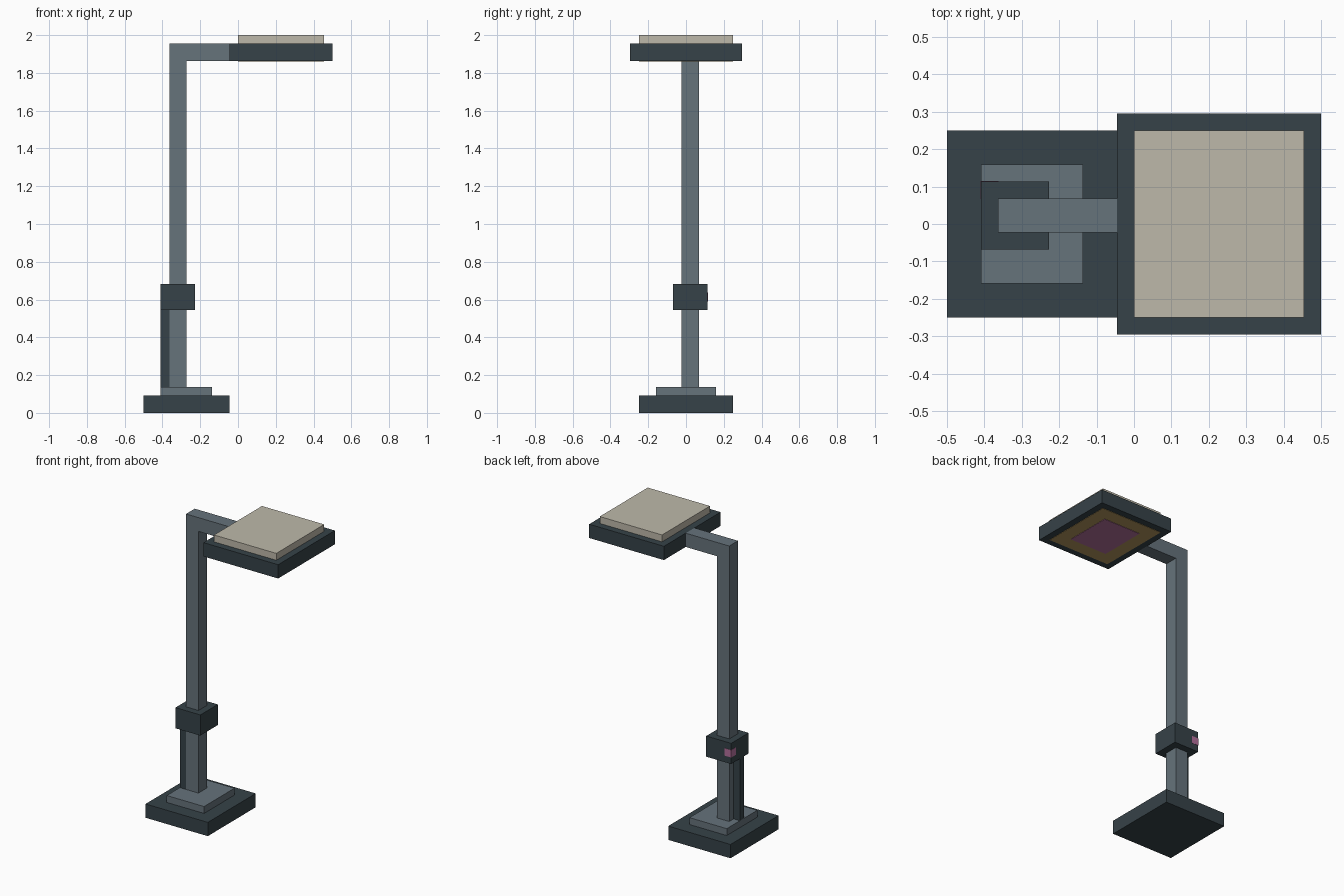
import bpy
import bmesh
from mathutils import Vector

if "Cube" in bpy.data.objects:
    bpy.data.objects.remove(bpy.data.objects["Cube"], do_unlink=True)

U = 1 / 22  # modelling unit: the lamp is 44 units tall


def material(name, rgb):
    """Flat material from an 8-bit sRGB colour."""
    lin = [((c / 255 + 0.055) / 1.055) ** 2.4 for c in rgb]
    mat = bpy.data.materials.new(name)
    mat.use_nodes = True
    mat.diffuse_color = (*lin, 1)
    bsdf = mat.node_tree.nodes["Principled BSDF"]
    bsdf.inputs["Base Color"].default_value = (*lin, 1)
    bsdf.inputs["Roughness"].default_value = 0.8
    return mat


dark = material("dark slate", (54, 66, 72))
slate = material("slate grey", (102, 115, 123))
cream = material("warm cream", (190, 185, 170))
amber = material("dull amber", (178, 150, 94))
pink = material("dusty pink", (180, 112, 156))


def finish(name, bm, mat):
    bmesh.ops.recalc_face_normals(bm, faces=bm.faces)
    mesh = bpy.data.meshes.new(name)
    bm.to_mesh(mesh)
    bm.free()
    mesh.materials.append(mat)
    obj = bpy.data.objects.new(name, mesh)
    bpy.context.scene.collection.objects.link(obj)
    return obj


def box(name, x, y, z, mat, grow=0.0):
    """Box spanning the given ranges in units, optionally grown on all sides."""
    bm = bmesh.new()
    bmesh.ops.create_cube(bm, size=1)
    for v in bm.verts:
        for i, (lo, hi) in enumerate((x, y, z)):
            v.co[i] = (hi + grow if v.co[i] > 0 else lo - grow) * U
    return finish(name, bm, mat)


def extrude_profile(name, points, y, mat):
    """Side profile in x and z, extruded along y."""
    bm = bmesh.new()
    face = bm.faces.new([bm.verts.new((px * U, y[0] * U, pz * U)) for px, pz in points])
    new = bmesh.ops.extrude_face_region(bm, geom=[face])["geom"]
    verts = [g for g in new if isinstance(g, bmesh.types.BMVert)]
    bmesh.ops.translate(bm, verts=verts, vec=Vector((0, (y[1] - y[0]) * U, 0)))
    return finish(name, bm, mat)


# Stepped foot
box("base", (-11, -1), (-5.5, 5.5), (0, 2), dark)
box("base_step", (-9, -3), (-3.5, 3.5), (2, 3), slate)

# Post and arm in one bent piece
extrude_profile("post_and_arm",
                [(-8, 3), (-6, 3), (-6, 41), (-1, 41), (-1, 43), (-8, 43)],
                (-0.5, 1.5), slate)

# Collar with cable duct and corner button
box("cable_duct", (-9, -8), (-0.5, 0.5), (3, 12), dark)
box("collar", (-9, -5), (-1.5, 2.5), (12, 15), dark)
box("button", (-9, -8), (1.5, 2.5), (13, 14), pink, grow=0.04)

# Lamp head with top cover and light panels underneath
box("lamp_head", (-1, 11), (-6.5, 6.5), (41, 43), dark)
box("top_cover", (0, 10), (-5.5, 5.5), (43, 44), cream)
box("light_panel", (0, 10), (-5.5, 5.5), (40.95, 41), amber)
box("light_core", (2, 8), (-3.5, 3.5), (40.9, 40.95), pink)
